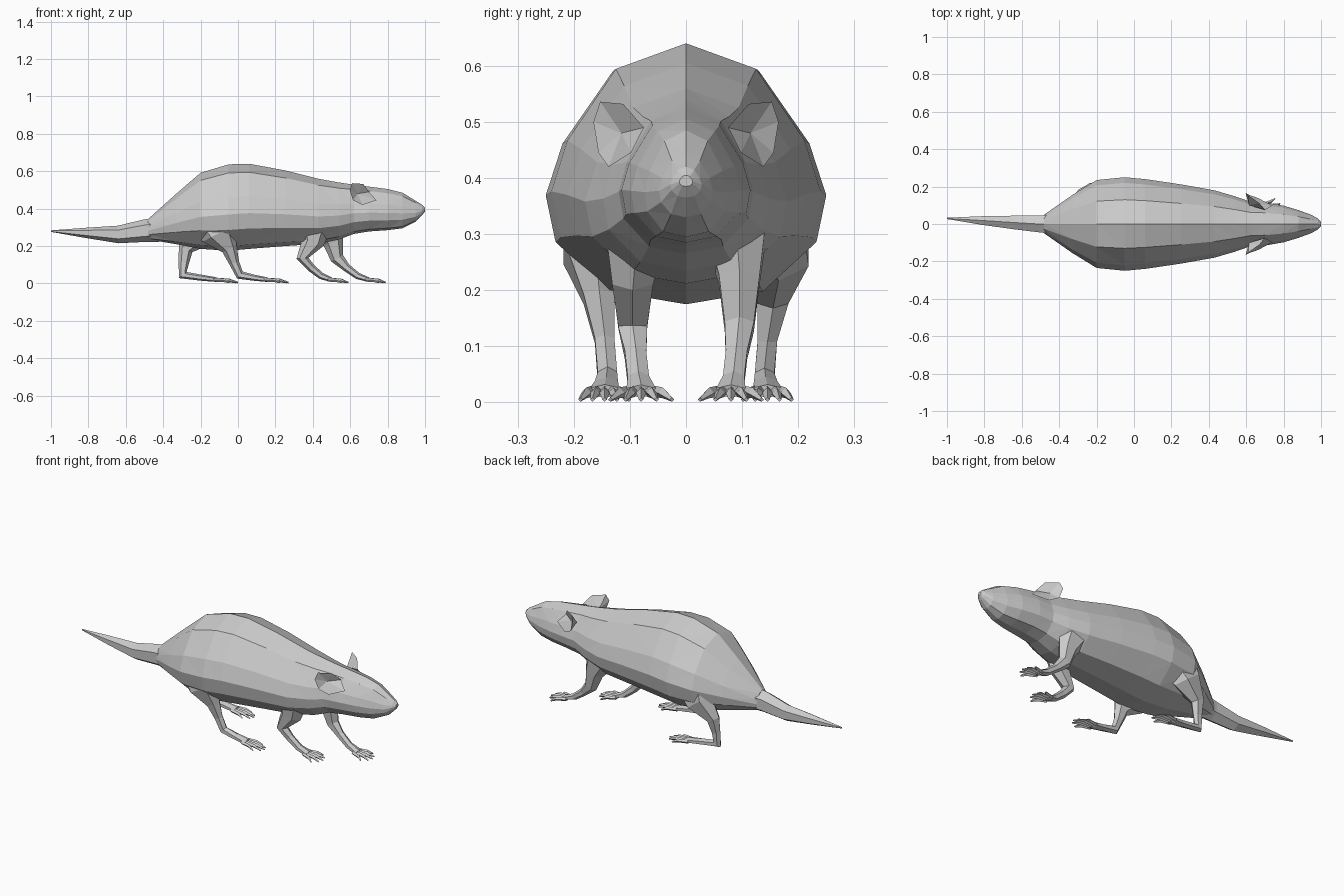
import bpy, bmesh
from math import sin, cos, tau
from mathutils import Vector


def make(name, bm):
    bmesh.ops.recalc_face_normals(bm, faces=bm.faces)
    me = bpy.data.meshes.new(name)
    bm.to_mesh(me)
    bm.free()
    ob = bpy.data.objects.new(name, me)
    bpy.context.collection.objects.link(ob)
    return ob


def loft(bm, rings):
    """Skin a list of closed rings and cap both ends."""
    loops = [[bm.verts.new(p) for p in r] for r in rings]
    n = len(loops[0])
    for a, b in zip(loops, loops[1:]):
        for i in range(n):
            j = (i + 1) % n
            bm.faces.new((a[i], a[j], b[j], b[i]))
    bm.faces.new(loops[0])
    bm.faces.new(loops[-1])


def tube(bm, path, sides=6):
    """Path entries: x, y, z, sideways radius, other radius."""
    pts = [Vector(p[:3]) for p in path]
    side = Vector((0, 1, 0))
    rings = []
    for i, p in enumerate(path):
        d = Vector((0, 0, 0))
        if i > 0:
            d += (pts[i] - pts[i - 1]).normalized()
        if i < len(pts) - 1:
            d += (pts[i + 1] - pts[i]).normalized()
        up = d.cross(side).normalized()
        rings.append([pts[i] + side * p[3] * sin(tau * k / sides)
                      + up * p[4] * cos(tau * k / sides) for k in range(sides)])
    loft(bm, rings)


# Body and head: stations of x, half width, top, bottom
stations = [
    (-.48, .05, .345, .235), (-.33, .155, .48, .21), (-.2, .235, .592, .185),
    (-.05, .25, .637, .175), (.06, .24, .64, .185), (.25, .212, .605, .2),
    (.43, .18, .56, .212), (.54, .148, .54, .235), (.62, .12, .528, .265),
    (.70, .115, .518, .278), (.80, .098, .505, .285), (.88, .074, .485, .295),
    (.95, .048, .442, .33), (.985, .028, .42, .365), (1.0, .012, .405, .385)]
half = [(.52, .9), (.88, .62), (1, .42), (.93, .24), (.55, .05)]
section = [(0, 1)] + half + [(0, 0)] + [(-y, z) for y, z in reversed(half)]
bm = bmesh.new()
loft(bm, [[(x, w * y, b + (t - b) * z) for y, z in section]
          for x, w, t, b in stations])
bmesh.ops.triangulate(bm, faces=bm.faces)
make("body", bm)

# Tail
bm = bmesh.new()
tube(bm, [(-.42, 0, .288, .062, .065), (-.5, 0, .282, .052, .06),
          (-.64, .008, .262, .042, .047), (-.8, .018, .27, .028, .029),
          (-1, .03, .28, .004, .004)])
make("tail", bm)


# Legs with a fan of toes
def leg(name, s, path, reach, spread, count):
    bm = bmesh.new()
    tube(bm, [(x, s * y, z, a, b) for x, y, z, a, b in path])
    x, y, z, a, b = path[-1]
    for k in range(count):
        u = 2 * k / (count - 1) - 1
        length = reach * (1 - .4 * u * u)
        y0, y1 = y + u * a * .75, y + u * spread
        tube(bm, [(x - .02, s * y0, z, .009, .01),
                  (x + length * .55, s * (y0 + y1) / 2, z - .003, .009, .01),
                  (x + length, s * y1, .005, .004, .004)], 4)
    make(name, bm)


leg("rear_leg_near", -1, [
    (-.14, .12, .37, .10, .15), (-.10, .165, .27, .062, .10),
    (-.045, .155, .185, .032, .042), (-.02, .145, .11, .02, .027),
    (.01, .14, .045, .02, .024), (.09, .142, .03, .024, .016),
    (.16, .145, .02, .03, .012)], .11, .043, 5)
leg("rear_leg_far", 1, [
    (-.15, .12, .36, .10, .14), (-.20, .165, .27, .062, .09),
    (-.28, .155, .185, .032, .04), (-.29, .145, .11, .02, .028),
    (-.295, .14, .045, .02, .026), (-.19, .142, .03, .024, .016),
    (-.11, .145, .02, .03, .012)], .11, .043, 5)
leg("front_leg_near", -1, [
    (.41, .085, .33, .07, .10), (.40, .095, .22, .042, .06),
    (.345, .095, .135, .03, .032), (.39, .09, .085, .022, .022),
    (.445, .085, .04, .022, .018), (.50, .08, .02, .03, .012)], .09, .055, 5)
leg("front_leg_far", 1, [
    (.46, .085, .33, .07, .10), (.51, .095, .22, .042, .055),
    (.53, .095, .135, .03, .036), (.58, .09, .085, .022, .022),
    (.64, .085, .04, .022, .018), (.70, .08, .02, .03, .012)], .09, .055, 5)

# Ears: cupped rim with a front hollow and a back bulge
rim = [(.70, .075, .49), (.67, .112, .532), (.61, .153, .536), (.597, .165, .50),
       (.615, .156, .445), (.665, .138, .42), (.74, .098, .445)]
for s, name in ((-1, "ear_near"), (1, "ear_far")):
    bm = bmesh.new()
    vs = [bm.verts.new((x, s * y, z)) for x, y, z in rim]
    front = bm.verts.new((.64, s * .115, .48))
    back = bm.verts.new((.615, s * .1, .475))
    for i in range(len(vs)):
        for c in (front, back):
            bm.faces.new((vs[i], vs[(i + 1) % len(vs)], c))
    make(name, bm)
